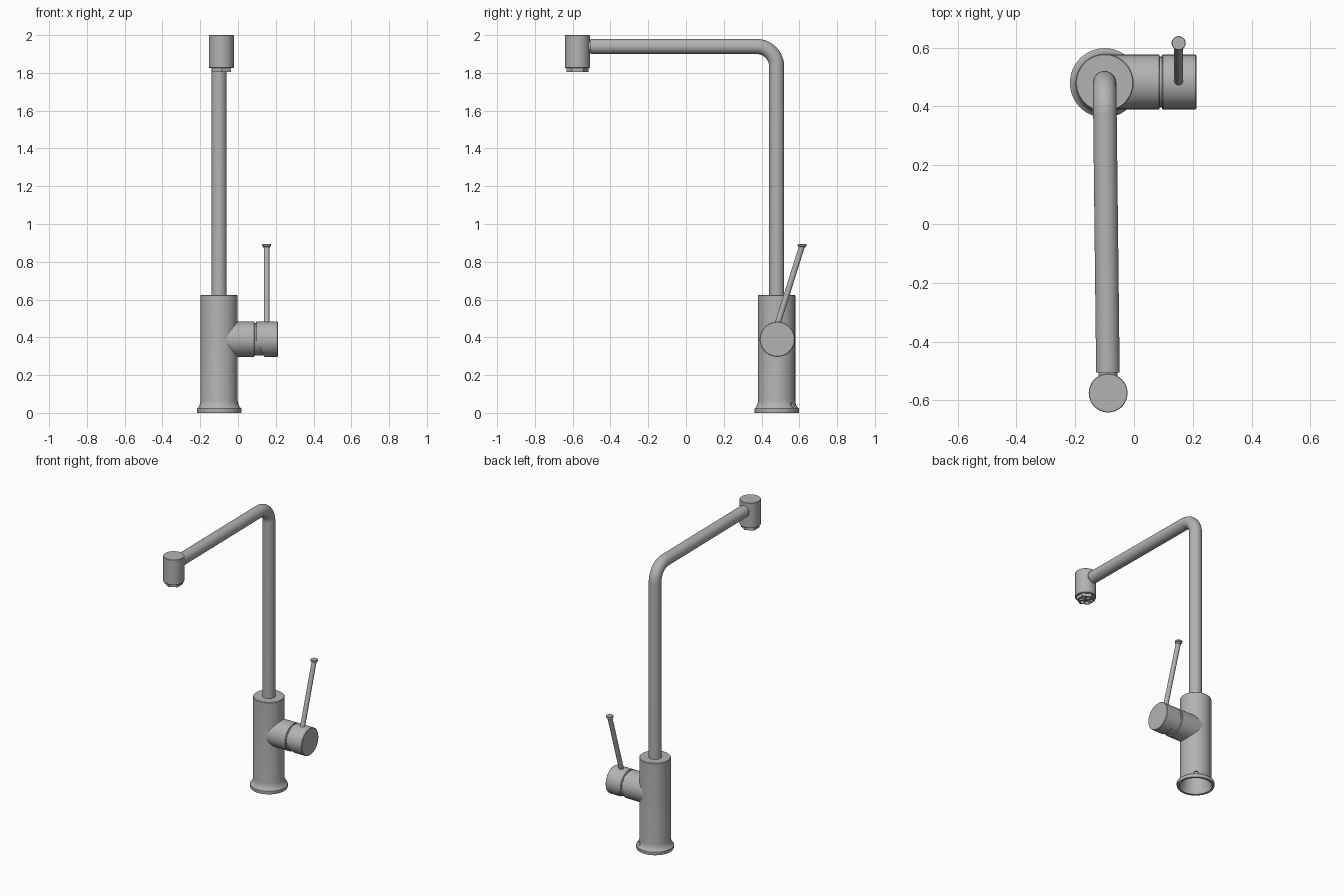
import bpy, bmesh, math
from mathutils import Vector, Matrix

if "Cube" in bpy.data.objects:
    bpy.data.objects.remove(bpy.data.objects["Cube"], do_unlink=True)

steel = bpy.data.materials.new("brushed grey")
steel.use_nodes = True
GREY = (0.45, 0.45, 0.45, 1)
steel.diffuse_color = GREY
steel.node_tree.nodes["Principled BSDF"].inputs["Base Color"].default_value = GREY

X, Y = -0.10, 0.48             # column axis
VALVE = Vector((0, 0.483, 0.39))   # valve axis runs along x through here
HEAD = Vector((-0.088, -0.575, 0))
ALONG_X = Matrix.Rotation(math.pi / 2, 4, 'Y')


def finish(name, bm, smooth=True):
    bmesh.ops.recalc_face_normals(bm, faces=bm.faces)
    mesh = bpy.data.meshes.new(name)
    bm.to_mesh(mesh)
    bm.free()
    mesh.materials.append(steel)
    ob = bpy.data.objects.new(name, mesh)
    bpy.context.collection.objects.link(ob)
    if smooth:
        bpy.ops.object.select_all(action='DESELECT')
        ob.select_set(True)
        bpy.context.view_layer.objects.active = ob
        bpy.ops.object.shade_smooth_by_angle(angle=math.radians(35))
    return ob


def lathe_bm(profile, matrix, steps=64):
    """Spin a list of (radius, height) points about local z."""
    bm = bmesh.new()
    vs = [bm.verts.new((r, 0, z)) for r, z in profile]
    es = [bm.edges.new(p) for p in zip(vs, vs[1:])]
    bmesh.ops.spin(bm, geom=vs + es, cent=(0, 0, 0), axis=(0, 0, 1),
                   angle=math.tau, steps=steps, use_duplicate=False)
    bmesh.ops.remove_doubles(bm, verts=bm.verts, dist=1e-5)
    bmesh.ops.transform(bm, matrix=matrix, verts=bm.verts)
    return bm


def lathe(name, profile, matrix, steps=64):
    return finish(name, lathe_bm(profile, matrix, steps))


def rod(r, z0, z1, c=0.003):
    """Profile of a solid cylinder with tiny chamfers."""
    return [(0, z0), (r - c, z0), (r, z0 + c), (r, z1 - c), (r - c, z1), (0, z1)]


# Column with flared foot, hollow underneath
body = lathe("column_body", [
    (0, 0.28), (0.088, 0.28), (0.088, 0.05), (0.098, 0.022), (0.102, 0),
    (0.117, 0), (0.118, 0.004), (0.118, 0.022), (0.115, 0.025),
    (0.109, 0.031), (0.104, 0.041), (0.1, 0.053), (0.0985, 0.065),
    (0.0985, 0.622), (0.0955, 0.625), (0, 0.625)], Matrix.Translation((X, Y, 0)))

# Small drain hole through the foot, at the back
hole_dir = Vector((1, 1.3, 0)).normalized()
cutter = lathe("drain_hole_cutter", rod(0.013, 0.06, 0.16),
               Matrix.Translation((X, Y, 0.04)) @ hole_dir.to_track_quat('Z', 'Y').to_matrix().to_4x4(), 20)
cutter.hide_render = True
mod = body.modifiers.new("drain_hole", 'BOOLEAN')
mod.operation, mod.object, mod.solver = 'DIFFERENCE', cutter, 'EXACT'
bpy.context.view_layer.objects.active = body
bpy.ops.object.modifier_apply(modifier=mod.name)
bpy.data.objects.remove(cutter, do_unlink=True)

# Spout pipe: upright, quarter bend, then arm towards the head
BEND, ARM_Z = 0.107, 1.94
arm_dir = Vector((HEAD.x - X, HEAD.y - Y, 0)).normalized()
path = [Vector((X, Y, 0.6))]
for i in range(17):
    a = math.pi / 2 * i / 16
    path.append(Vector((X, Y, ARM_Z - BEND + BEND * math.sin(a))) + arm_dir * BEND * (1 - math.cos(a)))
path.append(Vector((X, Y, ARM_Z)) + arm_dir * 0.985)
SIDES = 40
bm = bmesh.new()
side = arm_dir.cross(Vector((0, 0, 1)))
rings = []
for i, p in enumerate(path):
    t = math.pi / 2 * min(max(i - 1, 0), 16) / 16
    out = Vector((0, 0, 1)) * math.sin(t) - arm_dir * math.cos(t)
    rings.append([bm.verts.new(p + 0.04 * (out * math.cos(a) + side * math.sin(a)))
                  for a in (math.tau * k / SIDES for k in range(SIDES))])
for r0, r1 in zip(rings, rings[1:]):
    for k in range(SIDES):
        bm.faces.new((r0[k], r0[k - 1], r1[k - 1], r1[k]))
bm.faces.new(rings[0])
bm.faces.new(rings[-1])
finish("spout_pipe", bm)

# Narrow neck joining arm and head
arm_rot = arm_dir.to_track_quat('Z', 'Y').to_matrix().to_4x4()
lathe("spout_neck", rod(0.032, 0.95, 1.03), Matrix.Translation((X, Y, ARM_Z)) @ arm_rot, 40)

# Spout head
lathe("spout_head", rod(0.066, 1.826, 2.0, 0.002), Matrix.Translation(HEAD))

# Hexagonal outlet nut with recessed insert
bm = bmesh.new()
bmesh.ops.create_cone(bm, cap_ends=True, segments=6, radius1=0.058, radius2=0.058, depth=0.03,
                      matrix=Matrix.Translation(HEAD + Vector((0, 0, 1.82))) @ Matrix.Rotation(math.pi / 2, 4, 'Z'))
# keep corners pointing front and back
far = max(abs(v.co.y - HEAD.y) for v in bm.verts)
if far < 0.057:
    bmesh.ops.rotate(bm, verts=bm.verts, cent=HEAD, matrix=Matrix.Rotation(math.pi / 6, 3, 'Z'))
bottom = min(bm.faces, key=lambda f: f.calc_center_median().z)
bmesh.ops.inset_region(bm, faces=[bottom], thickness=0.010)
bmesh.ops.inset_region(bm, faces=[bottom], thickness=0.0005, depth=-0.016)
finish("outlet_nut", bm, smooth=False)
for i in range(3):
    bm = bmesh.new()
    bmesh.ops.create_cube(bm, size=1, matrix=Matrix.Translation(HEAD + Vector((0, 0, 1.816)))
                          @ Matrix.Rotation(math.pi / 3 * i, 4, 'Z') @ Matrix.Diagonal((0.085, 0.006, 0.012, 1)))
    finish(f"outlet_grille_{i + 1}", bm, smooth=False)

# Valve housing and inner core on the side of the column
valve = Matrix.Translation(VALVE) @ ALONG_X
lathe("valve_housing", rod(0.093, -0.09, 0.087, 0.002), valve)
lathe("valve_core", rod(0.086, 0.05, 0.16), valve)

# Turning cap, lower inner edge cut away at a slant
bm = lathe_bm(rod(0.093, 0.095, 0.212), valve)
cut = bmesh.ops.bisect_plane(bm, geom=bm.verts[:] + bm.edges[:] + bm.faces[:],
                             plane_co=(0.095, 0, 0.385), plane_no=Vector((-0.088, 0, -0.045)).normalized(),
                             clear_outer=True)
rim = [g for g in cut["geom_cut"] if isinstance(g, bmesh.types.BMEdge)]
bmesh.ops.holes_fill(bm, edges=rim)
finish("valve_cap", bm)

# Lever rod leaning back, with a small flared button on top
foot, tip = Vector((0.152, 0.472, 0.43)), Vector((0.152, 0.615, 0.886))
lean = (tip - foot).to_track_quat('Z', 'Y').to_matrix().to_4x4()
lathe("lever_rod", rod(0.0155, 0, (tip - foot).length, 0.001), Matrix.Translation(foot) @ lean, 32)
lathe("lever_button", [(0, -0.014), (0.015, -0.014), (0.019, -0.005), (0.024, -0.002),
                       (0.024, 0.006), (0.022, 0.008), (0, 0.008)], Matrix.Translation(tip), 32)
